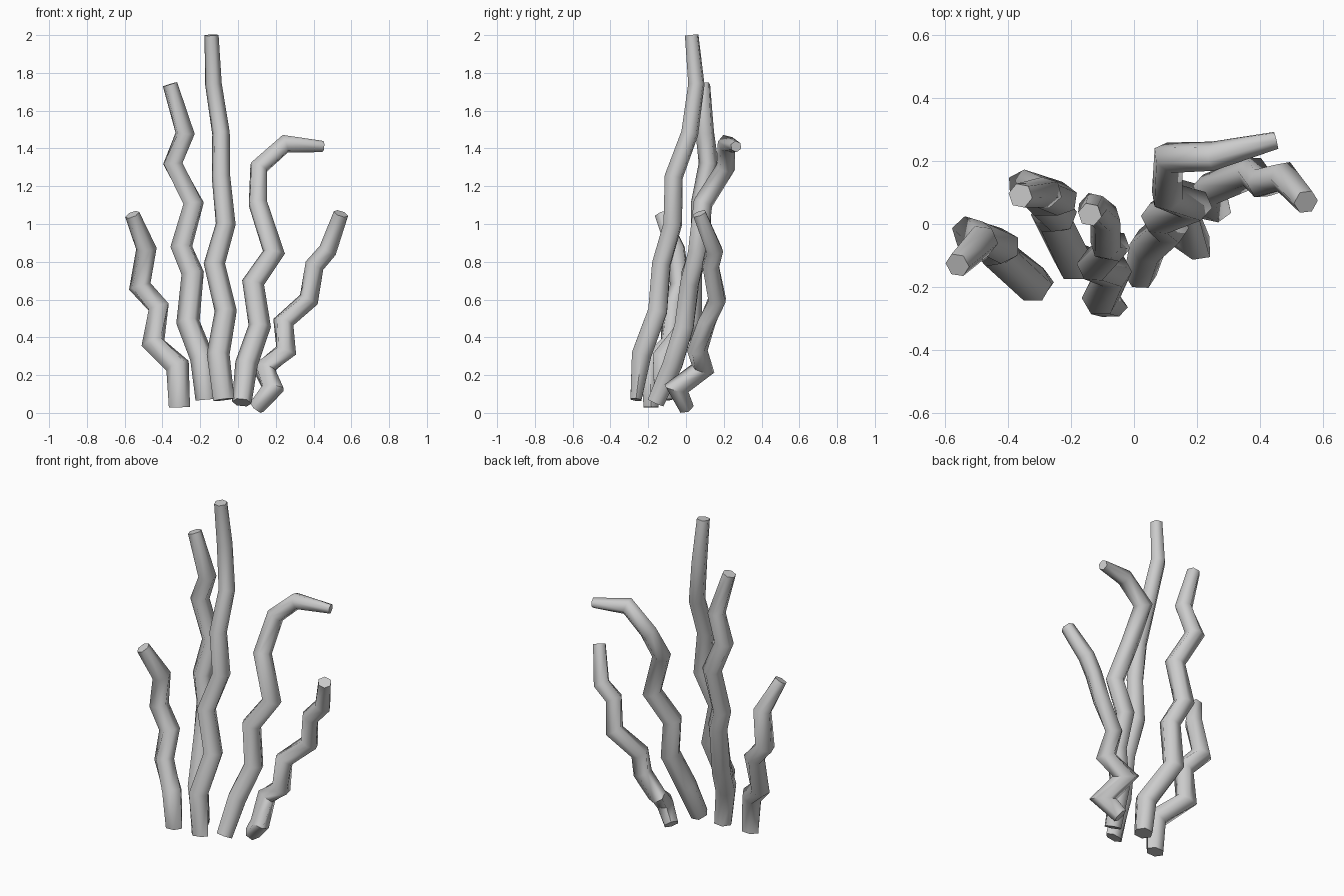
import bpy, bmesh, math
from mathutils import Vector

if "Cube" in bpy.data.objects:
    bpy.data.objects.remove(bpy.data.objects["Cube"])

SIDES = 6


def strand(name, pts, radii, base_depth=1.0):
    """Low-poly tube with mitred kinks; radii = base, body, upper joint, tip."""
    pts = [Vector(p) for p in pts]
    n = len(pts)
    base, body, upper, tip = radii
    dirs = [(pts[i + 1] - pts[i]).normalized() for i in range(n - 1)]
    bm = bmesh.new()
    rings = []
    u = Vector((1, 0, 0))
    for i, p in enumerate(pts):
        d = dirs[max(i - 1, 0)]
        t = (d + dirs[min(i, n - 2)]).normalized()
        u = (u - d * u.dot(d)).normalized()
        v = d.cross(u)
        if i == 0:
            r = base
        elif i == n - 1:
            r = tip
        else:
            r = body + (upper - body) * (i - 1) / (n - 3)
        depth = base_depth if i == 0 else 1.0
        ring = []
        for k in range(SIDES):
            a = 2 * math.pi * k / SIDES
            q = (u * math.cos(a) + v * math.sin(a) * depth) * r
            q -= d * (q.dot(t) / d.dot(t))      # slide onto the mitre plane
            ring.append(bm.verts.new(p + q))
        rings.append(ring)
    for a, b in zip(rings, rings[1:]):
        for k in range(SIDES):
            j = (k + 1) % SIDES
            bm.faces.new((a[k], a[j], b[j], b[k]))
    bm.faces.new(rings[0][::-1])
    bm.faces.new(rings[-1])
    me = bpy.data.meshes.new(name)
    bm.to_mesh(me)
    bm.free()
    ob = bpy.data.objects.new(name, me)
    bpy.context.collection.objects.link(ob)
    bpy.context.view_layer.objects.active = ob
    ob.select_set(True)
    bpy.ops.object.shade_smooth_by_angle(angle=math.radians(62))
    ob.select_set(False)


# short stalk on the far left
strand("left_stalk", [
    (-.31, -.185, .03), (-.32, -.19, .25), (-.45, -.08, .37), (-.42, -.07, .56),
    (-.52, -.03, .67), (-.485, -.055, .87), (-.56, -.13, 1.05)],
    (.056, .06, .053, .04), .8)

# second tallest stalk, left of centre
strand("mid_left_stalk", [
    (-.17, -.12, .07), (-.19, -.12, .29), (-.265, .03, .48), (-.24, .03, .74),
    (-.30, .08, .88), (-.235, .08, 1.11), (-.345, .12, 1.32), (-.28, .10, 1.48),
    (-.36, .09, 1.74)], (.055, .063, .05, .04))

# tallest stalk, leaning back
strand("tall_stalk", [
    (-.075, -.265, .07), (-.105, -.235, .31), (-.065, -.15, .54), (-.125, -.13, .79),
    (-.065, -.07, 1.0), (-.09, -.065, 1.25), (-.09, .02, 1.48), (-.13, .055, 1.74),
    (-.14, .03, 2.0)], (.056, .06, .045, .038), .6)

# stalk with the bent-over tip
strand("bent_stalk", [
    (.02, -.16, .055), (.045, -.07, .26), (.115, -.01, .46), (.08, .02, .69),
    (.19, .06, .85), (.105, .09, 1.11), (.11, .21, 1.30), (.25, .215, 1.425),
    (.45, .265, 1.41)], (.052, .06, .047, .03))

# short crooked stalk on the far right
strand("right_stalk", [
    (.10, 0, .03), (.185, -.05, .13), (.135, .09, .235), (.255, .06, .33),
    (.24, .11, .48), (.375, .165, .60), (.405, .13, .78), (.475, .15, .86),
    (.545, .07, 1.055)], (.045, .055, .048, .04))
